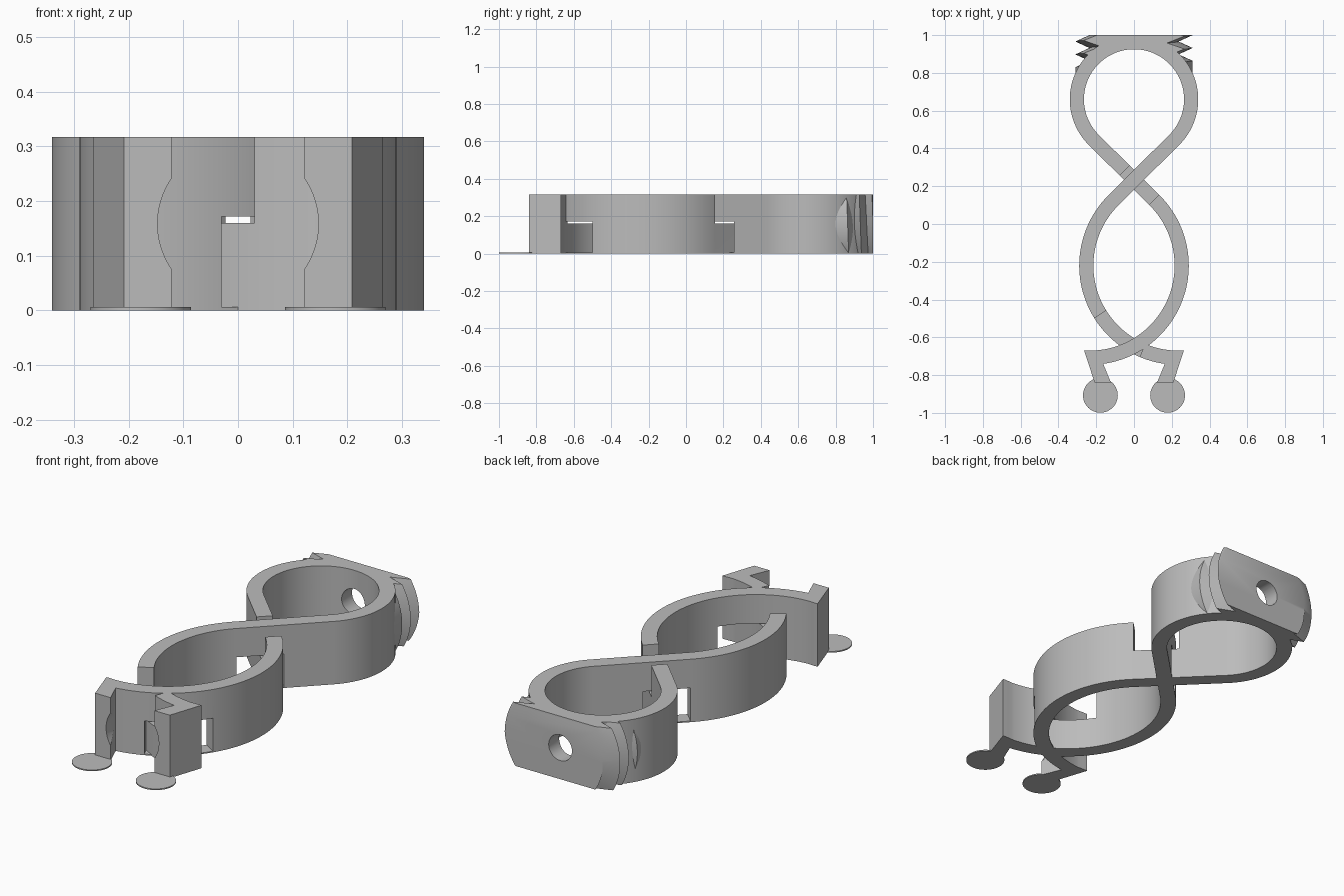
import bpy, bmesh
from math import sin, cos, pi, radians, sqrt
from mathutils import Vector, Matrix

if "Cube" in bpy.data.objects:
    bpy.data.objects.remove(bpy.data.objects["Cube"])

H = 0.317            # clip height
MID = H / 2
SKIN = 0.006         # thin first layer
HALF = 0.0375        # half of the band thickness
LOOP_Y, LOOP_R = 0.66, 0.3025
LENS_X, LENS_Y, LENS_R = 0.2355, -0.22, 0.488
CROSS_Y = 0.234

grey = bpy.data.materials.new("plain_grey")
grey.use_nodes = True
grey.diffuse_color = (0.5, 0.5, 0.5, 1)
grey.node_tree.nodes["Principled BSDF"].inputs["Base Color"].default_value = (0.5, 0.5, 0.5, 1)


def finish(name, bm):
    bmesh.ops.recalc_face_normals(bm, faces=bm.faces)
    mesh = bpy.data.meshes.new(name)
    bm.to_mesh(mesh)
    bm.free()
    obj = bpy.data.objects.new(name, mesh)
    bpy.context.collection.objects.link(obj)
    mesh.materials.append(grey)
    return obj


def prism(name, outline, z0, z1, side=1):
    """Extrude a flat outline upward; side=-1 mirrors it in x."""
    bm = bmesh.new()
    base = bm.faces.new([bm.verts.new((x * side, y, z0)) for x, y in outline])
    top = bmesh.ops.extrude_face_region(bm, geom=[base])["geom"]
    verts = [v for v in top if isinstance(v, bmesh.types.BMVert)]
    bmesh.ops.translate(bm, vec=(0, 0, z1 - z0), verts=verts)
    return finish(name, bm)


def box(name, x, y0, y1, z0, z1):
    return prism(name, [(-x, y0), (x, y0), (x, y1), (-x, y1)], z0, z1)


def cylinder(name, r, centre, depth, along_y=False, n=96):
    bm = bmesh.new()
    m = Matrix.Translation(centre)
    if along_y:
        m = m @ Matrix.Rotation(pi / 2, 4, 'X')
    bmesh.ops.create_cone(bm, cap_ends=True, segments=n, radius1=r, radius2=r,
                          depth=depth, matrix=m)
    return finish(name, bm)


def boolean(obj, tool, operation):
    mod = obj.modifiers.new("cut", 'BOOLEAN')
    mod.operation, mod.solver, mod.object = operation, 'EXACT', tool
    bpy.context.view_layer.objects.active = obj
    bpy.ops.object.modifier_apply(modifier=mod.name)
    bpy.data.objects.remove(tool)


def arc(cx, cy, r, a0, a1, n):
    return [(cx + r * cos(radians(a0 + (a1 - a0) * i / n)),
             cy + r * sin(radians(a0 + (a1 - a0) * i / n))) for i in range(n + 1)]


def ribbon(path, half):
    """Outline of a band of constant width along a path."""
    left, right = [], []
    for i, p in enumerate(path):
        a, b = Vector(path[max(i - 1, 0)]), Vector(path[min(i + 1, len(path) - 1)])
        t = (b - a).normalized()
        n = Vector((-t.y, t.x)) * half
        left.append(tuple(Vector(p) + n))
        right.append(tuple(Vector(p) - n))
    return left + right[::-1]


def smooth(obj):
    bpy.ops.object.select_all(action='DESELECT')
    obj.select_set(True)
    bpy.context.view_layer.objects.active = obj
    bpy.ops.object.shade_smooth_by_angle(angle=radians(25))


def make_arm(name, side, upper_z, lower_z):
    """One sprung arm: half loop, diagonal, lens curve and jaw."""
    path = arc(0, LOOP_Y, LOOP_R, 90, -45, 48)
    path += arc(LENS_X, LENS_Y, LENS_R, 135, 270, 56)
    arm = prism(name, ribbon(path, HALF), 0, H, side)
    # jaw with a rounded gripping hollow
    jaw = prism("jaw", [(0.2, -0.6705), (0.2355, -0.6685), (0.265, -0.6685), (0.208, -0.84),
                        (0.122, -0.84), (0.165, -0.735), (0.175, -0.7)], 0, H, side)
    boolean(arm, jaw, 'UNION')
    boolean(arm, cylinder("grip", 0.147, (0, -0.845, MID), 0.2, True), 'DIFFERENCE')
    # clearance at the two crossings
    d = 1 / sqrt(2)
    diagonal = [(0.07 * d, CROSS_Y + 0.07 * d), (-0.15 * d, CROSS_Y - 0.15 * d)]
    boolean(arm, prism("gap", ribbon(diagonal, 0.06), *upper_z, side), 'DIFFERENCE')
    curve = arc(LENS_X, LENS_Y, LENS_R, 212, 247, 24)
    boolean(arm, prism("gap", ribbon(curve, 0.06), *lower_z, side), 'DIFFERENCE')
    boolean(arm, cylinder("bore", 0.065, (0, 0.95, MID), 0.3, True, 48), 'DIFFERENCE')
    smooth(arm)


window = (SKIN, 0.172)
notch = (0.16, H + 0.1)
make_arm("over_under_arm", 1, window, notch)
make_arm("under_over_arm", -1, notch, window)

# round foot pads under the jaws
for side, label in ((1, "left"), (-1, "right")):
    smooth(cylinder(label + "_foot_pad", 0.092, (side * 0.178, -0.907, SKIN / 2), SKIN, n=64))

# threaded end block
PITCH, CREST, ROOT, START = 0.068, 0.31, 0.235, 0.8


def thread_wedge(facing):
    """Sector of a screw thread around the y axis, centred on one side."""
    bm = bmesh.new()
    rings = []
    steps = 32
    for i in range(steps + 1):
        t = facing + radians(-52 + 104 * i / steps)
        shift = -PITCH * t / (2 * pi)
        teeth = [(1.0 + shift + k * PITCH / 2, ROOT if k % 2 else CREST) for k in range(-4, 4)]
        section = [(START - 0.05, 0.05), (START - 0.05, CREST)] + teeth + [(1.2, ROOT), (1.2, 0.05)]
        rings.append([bm.verts.new((r * cos(t), y, MID + r * sin(t))) for y, r in section])
    for a, b in zip(rings, rings[1:]):
        for j in range(len(a)):
            k = (j + 1) % len(a)
            bm.faces.new((a[j], a[k], b[k], b[j]))
    bm.faces.new(rings[0])
    bm.faces.new(rings[-1][::-1])
    return finish("thread", bm)


block = box("threaded_end_block", 0.16, START - 0.05, 1.1, -0.1, H + 0.1)
for facing in (0, pi):
    boolean(block, thread_wedge(facing), 'UNION')
boolean(block, box("trim", 0.5, START, 1.0, 0, H), 'INTERSECT')
boolean(block, cylinder("loop_bore", LOOP_R - HALF, (0, LOOP_Y, MID), 1), 'DIFFERENCE')
boolean(block, cylinder("bore", 0.065, (0, 0.95, MID), 0.3, True, 48), 'DIFFERENCE')
smooth(block)
